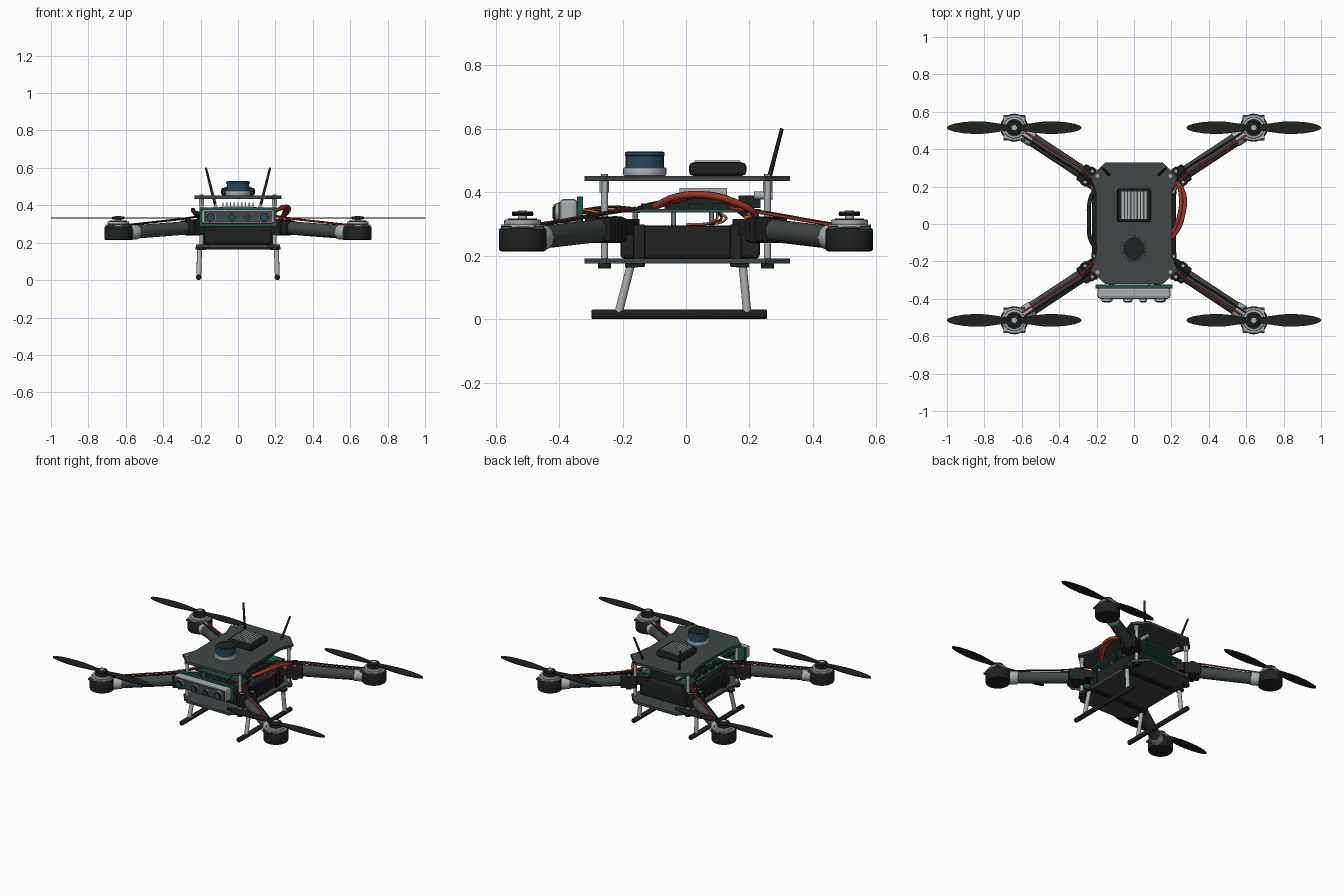
import bpy, bmesh, math
from mathutils import Vector

if "Cube" in bpy.data.objects:
    bpy.data.objects.remove(bpy.data.objects["Cube"])


def material(name, rgb):
    m = bpy.data.materials.new(name)
    m.diffuse_color = (*rgb, 1)
    m.use_nodes = True
    m.node_tree.nodes["Principled BSDF"].inputs["Base Color"].default_value = m.diffuse_color
    return m


CARBON = material("carbon grey", (0.052, 0.062, 0.062))
BLACK = material("black plastic", (0.014, 0.015, 0.015))
SILVER = material("silver metal", (0.40, 0.43, 0.45))
GREEN = material("circuit green", (0.015, 0.085, 0.065))
RED = material("red wire", (0.33, 0.035, 0.02))
BLUE = material("sensor blue", (0.02, 0.065, 0.11))
ORANGE = material("orange wire", (0.45, 0.14, 0.02))


def finish(name, bm, mat, smooth=False):
    me = bpy.data.meshes.new(name)
    bmesh.ops.recalc_face_normals(bm, faces=bm.faces)
    bm.to_mesh(me)
    bm.free()
    me.materials.append(mat)
    ob = bpy.data.objects.new(name, me)
    bpy.context.collection.objects.link(ob)
    if smooth:
        bpy.ops.object.select_all(action='DESELECT')
        ob.select_set(True)
        bpy.context.view_layer.objects.active = ob
        bpy.ops.object.shade_smooth_by_angle(angle=math.radians(35))
    return ob


def box(name, c, s, mat, rot=0, bevel=0.0):
    bm = bmesh.new()
    bmesh.ops.create_cube(bm, size=1)
    for v in bm.verts:
        v.co = Vector((v.co.x * s[0], v.co.y * s[1], v.co.z * s[2]))
    if bevel:
        bmesh.ops.bevel(bm, geom=bm.edges[:], offset=bevel, segments=2, profile=0.5, affect='EDGES')
    ob = finish(name, bm, mat)
    ob.location, ob.rotation_euler.z = c, rot
    return ob


def rod(name, p, q, r, mat, r2=None, n=24, bevel=0.0):
    p, q = Vector(p), Vector(q)
    bm = bmesh.new()
    bmesh.ops.create_cone(bm, cap_ends=True, segments=n, radius1=r,
                          radius2=r if r2 is None else r2, depth=(q - p).length)
    if bevel:
        rims = [e for e in bm.edges if abs(e.verts[0].co.z - e.verts[1].co.z) < 1e-5]
        bmesh.ops.bevel(bm, geom=rims, offset=bevel, segments=2, profile=0.5, affect='EDGES')
    ob = finish(name, bm, mat, True)
    ob.location = (p + q) / 2
    ob.rotation_euler = (q - p).to_track_quat('Z', 'Y').to_euler()
    return ob


def slab(name, pts, z0, z1, mat):
    bm = bmesh.new()
    f = bm.faces.new([bm.verts.new((x, y, z0)) for x, y in pts])
    top = bmesh.ops.extrude_face_region(bm, geom=[f])["geom"]
    bmesh.ops.translate(bm, vec=(0, 0, z1 - z0),
                        verts=[g for g in top if isinstance(g, bmesh.types.BMVert)])
    return finish(name, bm, mat)


def wire(name, pts, r, mat):
    cu = bpy.data.curves.new(name, 'CURVE')
    cu.dimensions, cu.bevel_depth, cu.bevel_resolution, cu.resolution_u = '3D', r, 2, 6
    cu.use_fill_caps = True
    sp = cu.splines.new('BEZIER')
    sp.bezier_points.add(len(pts) - 1)
    for b, p in zip(sp.bezier_points, pts):
        b.co = p
        b.handle_left_type = b.handle_right_type = 'AUTO'
    cu.materials.append(mat)
    ob = bpy.data.objects.new(name, cu)
    bpy.context.collection.objects.link(ob)
    bpy.ops.object.select_all(action='DESELECT')
    ob.select_set(True)
    bpy.context.view_layer.objects.active = ob
    bpy.ops.object.convert(target='MESH')


# Waisted frame plates
def plate(name, tip, corner, waist, z0, z1):
    half = [(tip, 0.328), (corner, 0.25), (waist, 0.16), (waist, -0.16), (corner, -0.25), (tip, -0.32)]
    slab(name, half + [(-x, y) for x, y in reversed(half)], z0, z1, CARBON)


plate("top_plate", 0.155, 0.232, 0.20, 0.435, 0.452)
plate("bottom_plate", 0.155, 0.225, 0.205, 0.175, 0.191)

# Battery with straps around it and the bottom plate
box("battery", (0, 0.013, 0.243), (0.36, 0.44, 0.104), BLACK, bevel=0.012)
for y in (-0.147, 0.157):
    box("battery_strap", (0, y, 0.232), (0.376, 0.036, 0.134), BLACK, bevel=0.004)

# Circuit board, chips, heat sink and connectors
box("circuit_board", (0, 0.02, 0.342), (0.36, 0.43, 0.01), GREEN)
for i in range(4):
    for s in (-1, 1):
        box("board_chip", (s * 0.145, -0.12 + i * 0.075, 0.355), (0.04, 0.045, 0.018), BLACK)
        rod("board_spacer", (s * 0.14, -0.16 + i * 0.12, 0.295), (s * 0.14, -0.16 + i * 0.12, 0.34),
            0.008, SILVER, n=10)
box("power_module", (0, 0.055, 0.365), (0.22, 0.2, 0.035), BLACK)
box("heat_sink_base", (0, 0.055, 0.388), (0.17, 0.15, 0.012), SILVER)
for i in range(9):
    box("heat_sink_fin", (-0.08 + i * 0.02, 0.055, 0.403), (0.007, 0.15, 0.022), SILVER)
box("rear_port_block", (0, 0.2, 0.37), (0.2, 0.07, 0.04), BLACK)

# Rotating range sensor on the top plate
rod("sensor_base", (0, -0.13, 0.452), (0, -0.13, 0.478), 0.068, SILVER, n=32, bevel=0.004)
rod("sensor_drum", (0, -0.13, 0.478), (0, -0.13, 0.516), 0.06, BLUE, n=32)
rod("sensor_cap", (0, -0.13, 0.514), (0, -0.13, 0.527), 0.063, BLUE, n=32, bevel=0.004)
rod("sensor_cap_disc", (0, -0.13, 0.525), (0, -0.13, 0.529), 0.057, BLACK, n=32)

# Finned computer box on the top plate
box("computer_box", (0, 0.1, 0.473), (0.18, 0.18, 0.042), BLACK, bevel=0.012)
box("computer_cooler", (0, 0.1, 0.492), (0.14, 0.145, 0.006), CARBON)
for i in range(8):
    box("cooler_fin", (-0.06 + i * 0.0172, 0.1, 0.495), (0.011, 0.145, 0.009), SILVER)

# Front camera bar with four lenses
box("camera_board", (0, -0.334, 0.337), (0.41, 0.02, 0.1), GREEN)
box("camera_body", (0, -0.37, 0.34), (0.39, 0.056, 0.078), SILVER, bevel=0.012)
box("camera_face", (0, -0.398, 0.34), (0.365, 0.008, 0.06), CARBON)
for x, r in ((-0.145, 0.03), (-0.033, 0.026), (0.05, 0.02), (0.14, 0.03)):
    for part, k, y, m in (("rim", 1, -0.412, SILVER), ("barrel", 0.86, -0.417, BLACK),
                          ("glass", 0.6, -0.42, BLUE)):
        rod("lens_" + part, (x, -0.39, 0.336), (x, y, 0.336), r * k, m)
for s in (-1, 1):
    box("camera_bracket", (s * 0.12, -0.29, 0.338), (0.03, 0.1, 0.012), BLACK)

# Blade outline: distance from hub and half width
CHORD = [(0, 0.014), (0.03, 0.014), (0.08, 0.022), (0.15, 0.032), (0.21, 0.034),
         (0.27, 0.030), (0.32, 0.022), (0.35, 0.012), (0.36, 0.003)]

for sx in (-1, 1):
    for sy in (-1, 1):
        # Arm, its collar and its clamp
        hub = Vector((sx * 0.64, sy * 0.515, 0))
        root = Vector((sx * 0.2, sy * 0.225, 0.285))
        end = Vector((sx * 0.625, sy * 0.505, 0.252))
        at = lambda t: root.lerp(end, t)
        ang = math.atan2(end.y - root.y, end.x - root.x)
        rod("arm", at(0), at(0.98), 0.036, CARBON)
        rod("arm_collar", at(0.8), at(0.9), 0.041, SILVER, bevel=0.004)
        box("arm_clamp", at(0.1), (0.1, 0.1, 0.076), BLACK, ang, 0.008)
        box("arm_clamp_rib", at(0.1), (0.035, 0.112, 0.084), BLACK, ang, 0.005)
        box("arm_bracket", (sx * 0.175, sy * 0.205, 0.29), (0.09, 0.08, 0.05), BLACK, ang)
        for k in (-1, 1):
            b = at(0.1) + Vector((-math.sin(ang), math.cos(ang), 0)) * 0.035 * k
            rod("clamp_bolt", b, b + Vector((0, 0, 0.044)), 0.008, SILVER, n=8)

        # Motor pod and bell
        def disc(name, r, z0, z1, m, bevel=0.0):
            rod(name, hub + Vector((0, 0, z0)), hub + Vector((0, 0, z1)), r, m, n=32, bevel=bevel)
        disc("motor_pod", 0.075, 0.214, 0.288, BLACK, 0.008)
        box("motor_mount", hub + Vector((0, 0, 0.288)), (0.118, 0.136, 0.012), CARBON, 0, 0.004)
        disc("motor_base", 0.068, 0.29, 0.298, SILVER)
        disc("motor_bell", 0.058, 0.298, 0.314, SILVER, 0.004)
        disc("motor_cap", 0.046, 0.312, 0.318, BLACK)
        disc("motor_shaft", 0.014, 0.314, 0.343, SILVER)
        disc("propeller_hub", 0.033, 0.325, 0.34, BLACK, 0.003)
        for k in range(4):
            a = math.radians(45 + 90 * k)
            p = hub + Vector((0.068 * math.cos(a), 0.068 * math.sin(a), 0.284))
            rod("mount_bolt", p, p + Vector((0, 0, 0.014)), 0.009, SILVER, n=8)
        right = [(x, -w) for x, w in CHORD]
        left = [(x, w) for x, w in reversed(CHORD)]
        outline = right + left[:-1]
        outline += [(-x, w) for x, w in CHORD] + [(-x, -w) for x, w in reversed(CHORD)][:-1]
        pr = slab("propeller", outline, 0.329, 0.335, BLACK)
        pr.location = hub

        # Motor wires along the arm
        for k, m in ((-0.012, RED), (0.012, BLACK)):
            side = Vector((-math.sin(ang), math.cos(ang), 0)) * k
            wire("motor_wire", [at(0.93) + side + Vector((0, 0, 0.04)),
                                at(0.55) + side + Vector((0, 0, 0.045)),
                                at(0.15) + side + Vector((0, 0, 0.052)),
                                Vector((sx * 0.16, sy * 0.15, 0.35)) + side], 0.005, m)

        # Standoff with end bolts
        x, y = sx * 0.195, sy * 0.257
        rod("standoff", (x, y, 0.17), (x, y, 0.437), 0.011, SILVER, n=12)
        rod("standoff_collar", (x, y, 0.40), (x, y, 0.435), 0.015, SILVER, n=6)
        rod("standoff_foot", (x, y, 0.16), (x, y, 0.176), 0.02, BLACK, n=12)
        rod("plate_bolt", (x, y, 0.45), (x, y, 0.457), 0.011, SILVER, n=8)

        # Landing leg
        top, foot = ((-0.172, -0.213) if sy < 0 else (0.178, 0.193))
        rod("landing_leg", (sx * 0.205, top, 0.178), (sx * 0.21, foot, 0.018), 0.013, SILVER, n=16)
        box("leg_socket", (sx * 0.205, top, 0.17), (0.045, 0.04, 0.014), BLACK)

    # Skid, antenna and its socket
    rod("landing_skid", (sx * 0.21, -0.298, 0.015), (sx * 0.21, 0.255, 0.015), 0.015, BLACK, n=16, bevel=0.004)
    rod("antenna", (sx * 0.122, 0.252, 0.405), (sx * 0.172, 0.302, 0.6), 0.008, BLACK, r2=0.006, n=12)
    rod("antenna_socket", (sx * 0.12, 0.215, 0.39), (sx * 0.12, 0.272, 0.39), 0.012, SILVER, n=12)

# Thick power leads on the right, dark loom on the left
for d in (0, 0.02):
    wire("power_lead", [(0.17, -0.10, 0.355), (0.215 + d, -0.03, 0.378 + d * 0.4), (0.245 + d, 0.06, 0.392),
                        (0.25 + d, 0.15, 0.37), (0.225, 0.22, 0.325), (0.17, 0.2, 0.28)],
         0.011, RED)
wire("dark_loom", [(-0.16, -0.15, 0.345), (-0.225, -0.1, 0.36), (-0.24, 0.02, 0.375),
                   (-0.235, 0.13, 0.365), (-0.2, 0.2, 0.32)], 0.011, BLACK)

# Small signal wires
for i in range(3):
    wire("signal_wire", [(0.15 - i * 0.02, 0.1, 0.34), (0.19, 0.09 + i * 0.015, 0.31),
                         (0.18, 0.0 + i * 0.02, 0.298)], 0.004, (ORANGE, BLACK, ORANGE)[i])
    wire("camera_wire", [(0.14 - i * 0.03, -0.325, 0.345), (0.15 - i * 0.03, -0.24, 0.335 + i * 0.01),
                         (0.13 - i * 0.03, -0.17, 0.35)], 0.004, (ORANGE, RED, BLACK)[i])
for s in (-1, 1):
    box("orange_plug", (s * 0.215, 0.2, 0.318), (0.03, 0.035, 0.018), ORANGE)
